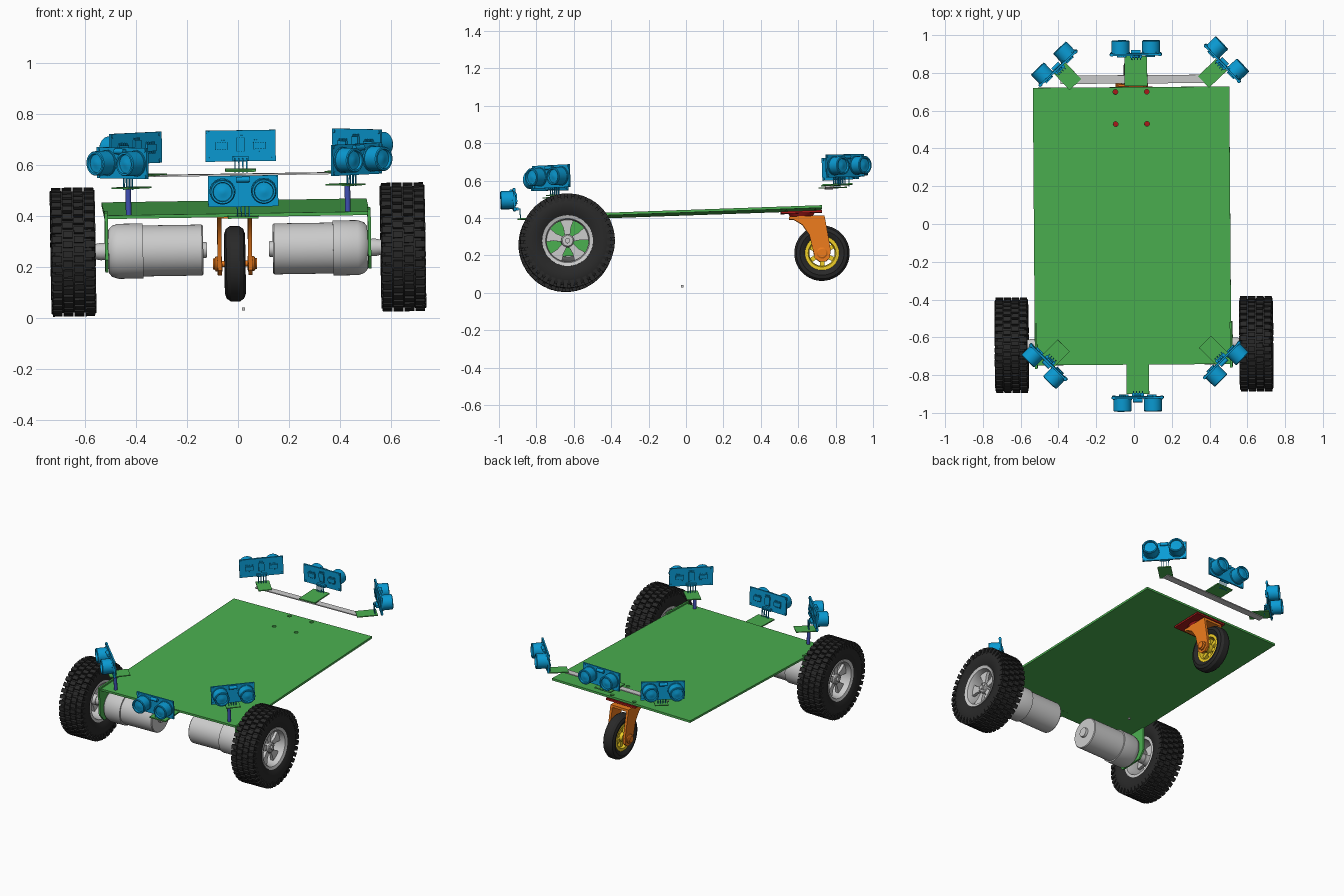
import bpy, bmesh
from math import sin, cos, pi, radians
from mathutils import Matrix, Vector

if "Cube" in bpy.data.objects:
    bpy.data.objects.remove(bpy.data.objects["Cube"])

# The whole vehicle sits slightly pitched, rolled and turned
TILT = Matrix.Rotation(.007, 4, 'Z') @ Matrix.Rotation(-.0155, 4, 'Y') @ Matrix.Rotation(.035, 4, 'X')
I = Matrix.Identity(4)
COLORS = dict(green=(.07, .43, .08), blue=(.003, .33, .66), orange=(.85, .2, .012), yellow=(.87, .62, .02),
              red=(.4, .01, .01), violet=(.05, .08, .46), rubber=(.022, .022, .022))
MATS = {}
for cname, c in COLORS.items():
    MATS[cname] = bpy.data.materials.new(cname)
    MATS[cname].diffuse_color = (*c, 1)


def rot_x(a):
    return Matrix.Rotation(a, 4, 'X')


def box(bm, c, s, m=I):
    bmesh.ops.create_cube(bm, size=1, matrix=m @ Matrix.Translation(c) @ Matrix.Diagonal((*s, 1)))


def lathe(bm, prof, n=48, closed=False, m=I):
    """Spin (x, r) points around the x axis; an open profile gets end caps."""
    rings = [[bm.verts.new(m @ Vector((x, r * cos(2 * pi * i / n), r * sin(2 * pi * i / n))))
              for i in range(n)] for x, r in prof]
    pairs = list(zip(rings, rings[1:])) + ([(rings[-1], rings[0])] if closed else [])
    for a, b in pairs:
        for i in range(n):
            bm.faces.new((a[i], a[i - 1], b[i - 1], b[i]))
    if not closed:
        bm.faces.new(rings[0])
        bm.faces.new(rings[-1])


def prism(bm, pts, x0, x1, m=I):
    """Extrude a (y, z) outline along x."""
    a, b = [[bm.verts.new(m @ Vector((x, y, z))) for y, z in pts] for x in (x0, x1)]
    bm.faces.new(a)
    bm.faces.new(b)
    for i in range(len(a)):
        bm.faces.new((a[i], a[i - 1], b[i - 1], b[i]))


def mesh(name, bm, color=None):
    bmesh.ops.recalc_face_normals(bm, faces=bm.faces)
    me = bpy.data.meshes.new(name)
    bm.to_mesh(me)
    bm.free()
    if color:
        me.materials.append(MATS[color])
    return me


def place(name, me, loc, yaw=0):
    ob = bpy.data.objects.new(name, me)
    bpy.context.collection.objects.link(ob)
    ob.matrix_world = Matrix.Translation(loc) @ TILT @ Matrix.Rotation(radians(yaw), 4, 'Z')
    return ob


def slab(name, color, loc, size, yaw=0):
    bm = bmesh.new()
    box(bm, (0, 0, 0), size)
    return place(name, mesh(name, bm, color), loc, yaw)


# Deck with four bolt holes over the caster
DECK = (-.01, -.01, .428)
deck = slab("deck", 'green', DECK, (1.04, 1.47, .014))
bm = bmesh.new()
for x in (-.083, .083):
    for y in (.54, .71):
        lathe(bm, [(-.1, .013), (.1, .013)], 16, m=Matrix.Translation((x, y, 0)) @ Matrix.Rotation(pi / 2, 4, 'Y'))
cutter = place("hole_cutter", mesh("hole_cutter", bm), DECK)
cutter.hide_render = True
cutter.hide_viewport = True
mod = deck.modifiers.new("holes", 'BOOLEAN')
mod.operation, mod.object = 'DIFFERENCE', cutter

# Drive tyre with staggered tread blocks
WX = .6475
bm = bmesh.new()
half = [(-.066, .128), (-.078, .15), (-.087, .18), (-.085, .218), (-.072, .238)]
lathe(bm, half + [(-x, r) for x, r in reversed(half)], 64, True, Matrix.Translation((WX, 0, 0)))
N = 40
for row, x in enumerate((-.064, -.0215, .0215, .064)):
    for i in range(N):
        m = rot_x(2 * pi * (i + .5 * (row % 2)) / N)
        box(bm, (WX + x, 0, .242), (.038, .026, .021), m)
        if row in (0, 3):
            box(bm, (WX + x * 1.28, 0, .226), (.011, .022, .03), m)
tyre = mesh("drive_tyre", bm, 'rubber')

# Five-spoke rim
bm = bmesh.new()
lathe(bm, [(-.07, .136), (-.07, .118), (-.05, .112), (.05, .112), (.07, .118), (.076, .136), (0, .142)],
      48, True, Matrix.Translation((WX, 0, 0)))
lathe(bm, [(WX - .04, .034), (WX + .045, .034), (WX + .05, .028), (WX + .05, .014), (WX + .06, .014)], 32)
for i in range(5):
    m = rot_x(2 * pi * i / 5)
    prism(bm, [(-.014, .025), (.014, .025), (.02, .07), (.04, .116), (-.04, .116), (-.02, .07)],
          WX + .015, WX + .035, m)
    lathe(bm, [(WX + .03, .006), (WX + .054, .006)], 8, m=m @ Matrix.Translation((0, 0, .024)))
rim = mesh("drive_rim", bm)

# Gear motor with shaft
bm = bmesh.new()
lathe(bm, [(.122, .03), (.137, .032), (.137, .096), (.142, .1), (.373, .1), (.373, .108), (.47, .108),
           (.495, .1), (.508, .085), (.508, .034), (.54, .034), (.56, .03), (.62, .03)])
motor = mesh("gear_motor", bm)

# Motor mounting flange hanging from the deck
bm = bmesh.new()
prism(bm, [(-.12, .155), (.12, .155), (.12, -.03), (.08, -.08), (-.08, -.08), (-.12, -.03)], .51, .522)
flange = mesh("motor_flange", bm, 'green')

AXLE = (0, -.638, .268)
for side, yaw in (("right", 0), ("left", 180)):
    for n, me in (("drive_tyre", tyre), ("drive_rim", rim), ("gear_motor", motor), ("motor_flange", flange)):
        place(f"{n}_{side}", me, AXLE, yaw)

# Caster: tyre, rim, fork and mounting plate
CASTER = (-.012, .727, .212)
bm = bmesh.new()
half = [(-.022, .085), (-.034, .098), (-.041, .118), (-.034, .137), (-.018, .148)]
lathe(bm, half + [(-x, r) for x, r in reversed(half)], 48, True)
place("caster_tyre", mesh("caster_tyre", bm, 'rubber'), CASTER)

bm = bmesh.new()
lathe(bm, [(-.028, .092), (-.028, .074), (-.012, .068), (.012, .068), (.028, .074), (.028, .092)], 40, True)
lathe(bm, [(-.035, .03), (.035, .03)], 24)
for i in range(6):
    box(bm, (0, 0, .05), (.024, .024, .05), rot_x(i * pi / 3))
place("caster_rim", mesh("caster_rim", bm, 'yellow'), CASTER)

bm = bmesh.new()
leg = [(-.17, .2), (.02, .2), (.035, .1), (.046, .02), (.042, -.025), (.02, -.045), (-.015, -.045),
       (-.04, -.025), (-.046, .01), (-.065, .1), (-.1, .155)]
for s in (-1, 1):
    prism(bm, leg, s * .052, s * .068)
    lathe(bm, [(s * .05, .03), (s * .075, .03), (s * .08, .022), (s * .086, .022)], 24)
box(bm, (0, -.075, .193), (.136, .19, .016))
lathe(bm, [(-.084, .012), (.084, .012)], 16)
place("caster_fork", mesh("caster_fork", bm, 'orange'), CASTER)
slab("caster_plate", 'red', (-.012, .617, .431), (.22, .22, .012))
bm = bmesh.new()
lathe(bm, [(-.012, .075), (.012, .06)], 32, m=Matrix.Rotation(pi / 2, 4, 'Y'))
place("caster_swivel", mesh("caster_swivel", bm, 'red'), (-.012, .617, .42))

# Ultrasonic distance sensor: board, two eyes, chips and bent pins
bm = bmesh.new()
box(bm, (0, 0, 0), (.275, .01, .122))
for s in (-1, 1):
    m = Matrix.Translation((s * .081, 0, 0)) @ Matrix.Rotation(-pi / 2, 4, 'Z')
    lathe(bm, [(.004, .051), (.012, .051), (.012, .048), (.07, .048), (.074, .045), (.074, .038), (.062, .036),
               (.062, .02), (.066, .01)], 40, m=m)
    for z in (-.051, .051):
        lathe(bm, [(-.008, .007), (.008, .007)], 12,
              m=Matrix.Translation((s * .127, 0, z)) @ Matrix.Rotation(pi / 2, 4, 'Z'))
lathe(bm, [(-.025, .011), (.025, .011)], 16, m=Matrix.Translation((0, -.014, .046)))
for x, z, w, h in ((-.075, 0, .05, .028), (0, .005, .035, .055), (.075, 0, .05, .028)):
    box(bm, (x, .009, z), (w, .012, h))
    for i in range(-2, 3):
        box(bm, (x + i * w / 5, .007, z), (.004, .006, h + .018))
box(bm, (0, .013, -.05), (.064, .016, .016))
for i in range(4):
    x = (i - 1.5) * .0155
    box(bm, (x, .022, -.05), (.005, .018, .005))
    box(bm, (x, .029, -.077), (.005, .005, .058))
sensor = mesh("distance_sensor", bm, 'blue')
for name, loc, yaw in (
        ("front", (.02, -.918, .497), 0), ("front_left", (-.453, -.731, .607), -45),
        ("front_right", (.465, -.72, .622), 45), ("rear", (.01, .898, .675), 180),
        ("rear_left", (-.402, .825, .665), -137), ("rear_right", (.468, .85, .68), 133)):
    place("distance_sensor_" + name, sensor, loc, yaw)

# Sensor brackets
slab("front_bracket", 'green', (.02, -.795, .397), (.12, .21, .008))
slab("rear_bracket", 'green', (.01, .81, .579), (.12, .16, .008))
slab("front_left_bracket", 'green', (-.418, -.69, .51), (.09, .13, .006), -45)
slab("front_right_bracket", 'green', (.422, -.67, .523), (.09, .13, .006), 45)
slab("rear_left_bracket", 'green', (-.355, .785, .562), (.085, .13, .006), -137)
slab("rear_right_bracket", 'green', (.415, .797, .575), (.085, .13, .006), 133)

# Rear sensor bar and front posts
slab("rear_bar", None, (0, .766, .562), (.78, .044, .007))
for side, x, z in (("left", -.43, .455), ("right", .43, .467)):
    bm = bmesh.new()
    lathe(bm, [(-.055, .011), (.055, .011)], 20, m=Matrix.Rotation(pi / 2, 4, 'Y'))
    place("front_post_" + side, mesh("front_post", bm, 'violet'), (x, -.71, z))

# Loose small block under the deck
slab("small_block", None, (.022, -.02, .035), (.012, .012, .012))

# Smooth curved surfaces, keep hard edges
bpy.ops.object.select_all(action='DESELECT')
for ob in bpy.context.scene.objects:
    if ob is not cutter and ob.type == 'MESH' and ob != cutter:
        ob.select_set(True)
bpy.context.view_layer.objects.active = deck
bpy.ops.object.shade_smooth_by_angle(angle=radians(32))

for m in bpy.data.materials:
    if m.users and not m.is_grease_pencil:
        m.use_nodes = True
        m.node_tree.nodes["Principled BSDF"].inputs["Base Color"].default_value = m.diffuse_color
